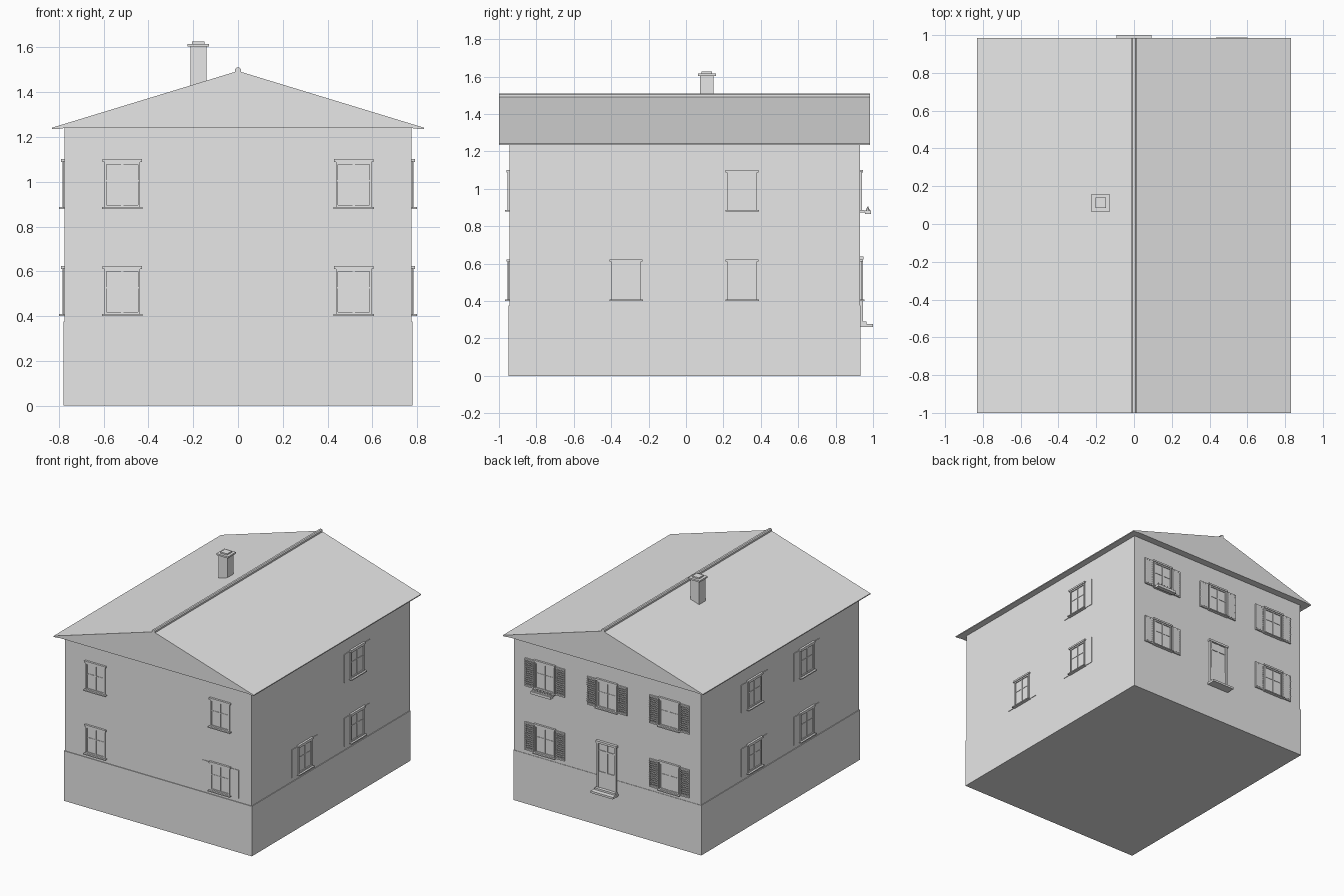
import bpy, bmesh
from math import pi
from mathutils import Matrix, Vector

cube = bpy.data.objects.get("Cube")
if cube:
    bpy.data.objects.remove(cube, do_unlink=True)

grey = bpy.data.materials.new("plain_grey")
grey.use_nodes = True
grey.diffuse_color = (0.8, 0.8, 0.8, 1)
grey.node_tree.nodes["Principled BSDF"].inputs["Base Color"].default_value = (0.8, 0.8, 0.8, 1)


def finish(name, bm, matrix=Matrix()):
    bmesh.ops.recalc_face_normals(bm, faces=bm.faces)
    mesh = bpy.data.meshes.new(name)
    bm.to_mesh(mesh)
    bm.free()
    mesh.materials.append(grey)
    obj = bpy.data.objects.new(name, mesh)
    obj.matrix_world = matrix
    bpy.context.collection.objects.link(obj)
    return obj


def add_box(bm, x0, x1, y0, y1, z0, z1, tilt=0):
    size = Vector((x1 - x0, y1 - y0, z1 - z0))
    centre = Vector((x0 + x1, y0 + y1, z0 + z1)) / 2
    m = Matrix.Translation(centre) @ Matrix.Rotation(tilt, 4, 'X') @ Matrix.Diagonal(size).to_4x4()
    bmesh.ops.create_cube(bm, size=1, matrix=m)


def boxes(name, parts, matrix=Matrix()):
    bm = bmesh.new()
    for p in parts:
        add_box(bm, *p)
    return finish(name, bm, matrix)


def prism(name, profile, y0, y1):
    bm = bmesh.new()
    face = bm.faces.new([bm.verts.new((x, y0, z)) for x, z in profile])
    ext = bmesh.ops.extrude_face_region(bm, geom=[face])["geom"]
    verts = [v for v in ext if isinstance(v, bmesh.types.BMVert)]
    bmesh.ops.translate(bm, vec=(0, y1 - y0, 0), verts=verts)
    return finish(name, bm)


# Main body
boxes("walls", [(-0.775, 0.775, -0.945, 0.93, 0.37, 1.245)])
boxes("plinth", [(-0.78, 0.78, -0.95, 0.933, 0, 0.375)])

# Roof: closed gable with thin eaves, and ridge cap
half = [(0.775, 1.24), (0.815, 1.235), (0.83, 1.235), (0.83, 1.242)]
roof = half + [(0, 1.495)] + [(-x, z) for x, z in reversed(half)]
prism("roof", roof, -1, 0.985)
cap = [(0.013, 1.485), (0.013, 1.503), (0.007, 1.51)]
prism("ridge_cap", cap + [(-x, z) for x, z in reversed(cap)], -1, 0.985)

# Chimney
CX, CY = -0.177, 0.112


def square(r, z0, z1):
    return (CX - r, CX + r, CY - r, CY + r, z0, z1)


boxes("chimney", [square(0.036, 1.38, 1.606), square(0.048, 1.604, 1.616),
                  square(0.028, 1.614, 1.626)])

# Wall frames: local x runs along the wall, local -y points outward
walls = {
    "front": Matrix.Translation((0, -0.945, 0)),
    "back": Matrix.Translation((0, 0.93, 0)) @ Matrix.Rotation(pi, 4, 'Z'),
    "left": Matrix.Translation((0.775, 0, 0)) @ Matrix.Rotation(pi / 2, 4, 'Z'),
    "right": Matrix.Translation((-0.775, 0, 0)) @ Matrix.Rotation(-pi / 2, 4, 'Z'),
}


def window(name, wall, u, z):
    w, h, bar = 0.08, 0.215, 0.01
    parts = [
        (u - w, u - w + bar, -0.01, 0, z, z + h),
        (u + w - bar, u + w, -0.01, 0, z, z + h),
        (u - w, u + w, -0.01, 0, z + h - 0.02, z + h),
        (u - w, u + w, -0.01, 0, z, z + 0.014),
        (u - 0.005, u + 0.005, -0.008, 0, z, z + h),
        (u - w, u + w, -0.006, 0, z + 0.118, z + 0.124),
        (u - 0.088, u + 0.088, -0.015, 0, z + h - 0.01, z + h + 0.003),
        (u - 0.09, u + 0.09, -0.024, 0, z - 0.004, z + 0.004),
    ]
    boxes(name + "_window", parts, walls[wall])
    boxes(name + "_glass", [(u - w, u + w, -0.003, 0, z, z + h)], walls[wall])


def plain_shutters(name, wall, u, z):
    parts = [(u + s * 0.118 - 0.035, u + s * 0.118 + 0.035, -0.004, 0, z, z + 0.21)
             for s in (-1, 1)]
    boxes(name + "_shutters", parts, walls[wall])


def louvred_shutters(name, wall, u, z):
    parts = []
    for s in (-1, 1):
        a, b = u + s * 0.128 - 0.037, u + s * 0.128 + 0.037
        parts += [(a, a + 0.008, -0.01, 0, z, z + 0.21),
                  (b - 0.008, b, -0.01, 0, z, z + 0.21),
                  (a, b, -0.01, 0, z, z + 0.01),
                  (a, b, -0.01, 0, z + 0.2, z + 0.21)]
        for i in range(12):
            zs = z + 0.016 + i * 0.0155
            parts.append((a, b, -0.009, -0.006, zs, zs + 0.013, 0.45))
    boxes(name + "_shutters", parts, walls[wall])


LOW, HIGH = 0.405, 0.883

# Front windows
for u, side in ((-0.517, "right"), (0.517, "left")):
    for z, level in ((LOW, "lower"), (HIGH, "upper")):
        window(f"front_{level}_{side}", "front", u, z)
plain_shutters("front_lower_left", "front", 0.517, LOW)

# Side windows
for wall, u, z in (("left", -0.32, LOW), ("left", 0.3, LOW), ("left", 0.3, HIGH),
                   ("right", -0.3, LOW), ("right", 0.32, LOW),
                   ("right", -0.3, HIGH), ("right", 0.32, HIGH)):
    y = u if wall == "left" else -u
    name = f"{wall}_{'lower' if z == LOW else 'upper'}_{'rear' if y > 0 else 'forward'}"
    window(name, wall, u, z)
    plain_shutters(name, wall, u, z)

# Back windows
for u, place in ((-0.517, "left"), (0, "middle"), (0.517, "right")):
    for z, level in ((LOW, "lower"), (HIGH, "upper")):
        if place == "middle" and level == "lower":
            continue
        window(f"back_{level}_{place}", "back", u, z)
        louvred_shutters(f"back_{level}_{place}", "back", u, z)

# Back door with two lights, lower panel and step
boxes("back_door_leaf", [(-0.075, 0.075, -0.006, 0, 0.28, 0.63)], walls["back"])
boxes("back_door_frame", [
    (-0.08, -0.066, -0.016, 0, 0.28, 0.635), (0.066, 0.08, -0.016, 0, 0.28, 0.635),
    (-0.086, 0.086, -0.02, 0, 0.622, 0.638), (-0.006, 0.006, -0.011, 0, 0.28, 0.63),
    (-0.07, 0.07, -0.011, 0, 0.28, 0.41), (-0.07, 0.07, -0.011, 0, 0.56, 0.57),
], walls["back"])
boxes("door_step", [(-0.093, 0.093, -0.07, 0, 0.262, 0.277),
                    (-0.085, 0.085, -0.035, 0, 0.275, 0.29)], walls["back"])

# Flower box under the upper window
boxes("flower_box", [(-0.6, -0.434, -0.058, -0.026, 0.864, 0.884),
                     (-0.6, -0.434, -0.03, 0, 0.874, 0.882)], walls["back"])
bm = bmesh.new()
for i in range(6):
    spot = Matrix.Translation((-0.587 + i * 0.028, -0.042, 0.894))
    bmesh.ops.create_cone(bm, cap_ends=True, segments=6, radius1=0.011, radius2=0.002,
                          depth=0.024, matrix=spot)
finish("flowers", bm, walls["back"])
